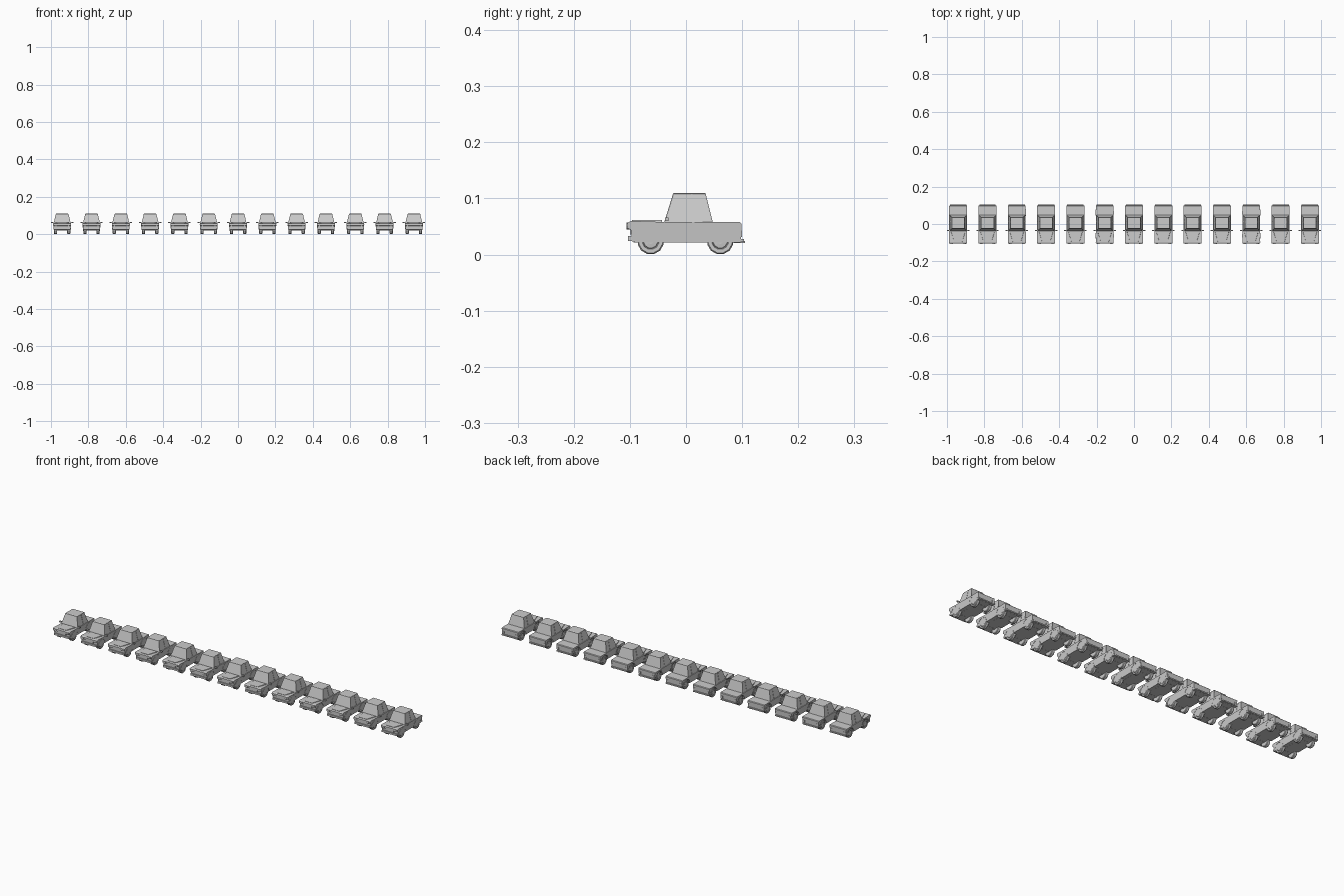
import bpy, bmesh, math
from mathutils import Matrix, Vector

if "Cube" in bpy.data.objects:
    bpy.data.objects.remove(bpy.data.objects["Cube"])

COUNT, STEP, START = 13, 0.1567, -0.94


def finish(name, bm, mirror=False):
    # every part is repeated along the row of cars
    bmesh.ops.recalc_face_normals(bm, faces=bm.faces)
    me = bpy.data.meshes.new(name)
    bm.to_mesh(me)
    bm.free()
    ob = bpy.data.objects.new(name, me)
    bpy.context.collection.objects.link(ob)
    ob.location.x = START
    if mirror:
        ob.modifiers.new("Mirror", 'MIRROR').use_mirror_merge = False
    row = ob.modifiers.new("Row", 'ARRAY')
    row.count = COUNT
    row.use_relative_offset = False
    row.use_constant_offset = True
    row.constant_offset_displace = (STEP, 0, 0)
    return ob


def box(name, x, y, z, mirror=False):
    bm = bmesh.new()
    bmesh.ops.create_cube(bm, size=1)
    for v in bm.verts:
        v.co = Vector([(a + b) / 2 + c * (b - a) for (a, b), c in zip((x, y, z), v.co)])
    return finish(name, bm, mirror)


def loft(bm, a, b):
    # closed solid between two matching loops
    va, vb = [bm.verts.new(p) for p in a], [bm.verts.new(p) for p in b]
    n = len(va)
    bm.faces.new(va)
    bm.faces.new(vb)
    return [bm.faces.new((va[i], va[(i + 1) % n], vb[(i + 1) % n], vb[i])) for i in range(n)]


def arc(cy, cz, r, a0, a1, n):
    return [(cy + r * math.cos(math.radians(a0 + (a1 - a0) * i / n)),
             cz + r * math.sin(math.radians(a0 + (a1 - a0) * i / n))) for i in range(n + 1)]


def side_x(z):
    return 0.0445 + (z - 0.021) * 0.09


def lathe(name, y, z, profile, sides=12):
    # disc-like part turned around an x axis, mirrored to the other side
    bm = bmesh.new()
    rings = []
    for x, r in profile:
        rings.append([bm.verts.new((x, *p)) for p in arc(y, z, r, 15, 375, sides)[:sides]])
    for a, b in zip(rings, rings[1:]):
        for i in range(sides):
            j = (i + 1) % sides
            bm.faces.new((a[i], a[j], b[j], b[i]))
    bm.faces.new(rings[0])
    bm.faces.new(rings[-1])
    return finish(name, bm, True)


# body with wheel arches
WHEELS = ((-0.063, "front"), (0.061, "rear"))
outline = [(-0.097, 0.024), (-0.098, 0.044), (-0.104, 0.047), (-0.104, 0.057),
           (-0.098, 0.060), (-0.040, 0.058), (0.096, 0.058), (0.099, 0.055), (0.098, 0.022)]
for cy, _ in reversed(WHEELS):
    outline += arc(cy, 0.024, 0.027, -5, 185, 9)
bm = bmesh.new()
loft(bm, [(-side_x(z), y, z) for y, z in outline], [(side_x(z), y, z) for y, z in outline])
# keep the concave side faces clean
bmesh.ops.triangulate(bm, faces=[f for f in bm.faces if len(f.verts) > 4])
finish("body", bm)
box("underbody", (-0.026, 0.026), (-0.094, 0.095), (0.0215, 0.05))

# arch trims, wheels and hubcaps
for cy, label in WHEELS:
    bm = bmesh.new()
    inner, outer = arc(cy, 0.024, 0.0265, 0, 180, 9), arc(cy, 0.024, 0.0295, 0, 180, 9)
    for i in range(9):
        quad = (inner[i], inner[i + 1], outer[i + 1], outer[i])
        loft(bm, [(0.043, *p) for p in quad], [(side_x(p[1]) + 0.001, *p) for p in quad])
    finish(label + "_arch_trim", bm, True)
    lathe(label + "_wheel", cy, 0.024, [(0.027, 0.021), (0.029, 0.0238), (0.041, 0.0238),
                                        (0.044, 0.0215), (0.044, 0.015), (0.0415, 0.014)])
    lathe(label + "_hubcap", cy, 0.024, [(0.041, 0.0135), (0.0435, 0.0125), (0.0445, 0.005)])
    box(label + "_axle", (-0.03, 0.03), (cy - 0.003, cy + 0.003), (0.021, 0.027))


# tapered cabin with inset windows
def cabin_y(z, front):
    t = (z - 0.057) / 0.052
    return -0.039 + 0.016 * t if front else 0.048 - 0.013 * t


def cabin_x(z):
    return 0.046 - (z - 0.057) / 0.052 * 0.0125


def cabin_loop(z):
    x, f, r = cabin_x(z), cabin_y(z, True), cabin_y(z, False)
    return [(-x, f, z), (x, f, z), (x, r, z), (-x, r, z)]


bm = bmesh.new()
walls = loft(bm, cabin_loop(0.057), cabin_loop(0.1085))
bmesh.ops.recalc_face_normals(bm, faces=bm.faces)
bmesh.ops.inset_individual(bm, faces=walls, thickness=0.003, depth=-0.0012)
finish("cabin", bm)

# roof panel
bm = bmesh.new()
loft(bm, [(-0.034, -0.024, 0.108), (0.034, -0.024, 0.108), (0.034, 0.036, 0.108), (-0.034, 0.036, 0.108)],
     [(-0.031, -0.021, 0.110), (0.031, -0.021, 0.110), (0.031, 0.033, 0.110), (-0.031, 0.033, 0.110)])
finish("roof", bm)

# door pillar
bm = bmesh.new()
loft(bm, [(cabin_x(0.058) - 0.002, y, 0.058) for y in (0.011, 0.015)] + [(cabin_x(0.058), y, 0.058) for y in (0.015, 0.011)],
     [(cabin_x(0.107) - 0.002, y, 0.107) for y in (0.009, 0.012)] + [(cabin_x(0.107), y, 0.107) for y in (0.012, 0.009)])
finish("door_pillar", bm, True)

# tapered bonnet panel
bm = bmesh.new()
plan = [(-0.038, -0.043), (0.038, -0.043), (0.022, -0.096), (-0.022, -0.096)]
loft(bm, [(x, y, 0.057) for x, y in plan], [(x * 0.96, y, 0.0615) for x, y in plan])
finish("bonnet", bm)

# front end
box("grille", (-0.022, 0.022), (-0.1, -0.096), (0.036, 0.045))
box("front_bumper", (-0.044, 0.044), (-0.1035, -0.094), (0.024, 0.033))
bm = bmesh.new()
bmesh.ops.create_cone(bm, cap_ends=True, segments=12, radius1=0.0065, radius2=0.0065, depth=0.006,
                      matrix=Matrix.Translation((0.034, -0.1028, 0.051)) @ Matrix.Rotation(math.pi / 2, 4, 'X'))
finish("headlight", bm, True)

# rear end
box("rear_bumper", (-0.044, 0.044), (0.095, 0.1035), (0.022, 0.028))
box("tail_light", (0.033, 0.044), (0.095, 0.1), (0.031, 0.043), True)
box("exhaust_pipe", (0.028, 0.032), (0.085, 0.105), (0.021, 0.024))

# side mirrors
box("mirror_stem", (0.043, 0.052), (-0.034, -0.031), (0.060, 0.062), True)
box("mirror_housing", (0.049, 0.06), (-0.037, -0.031), (0.0595, 0.066), True)
